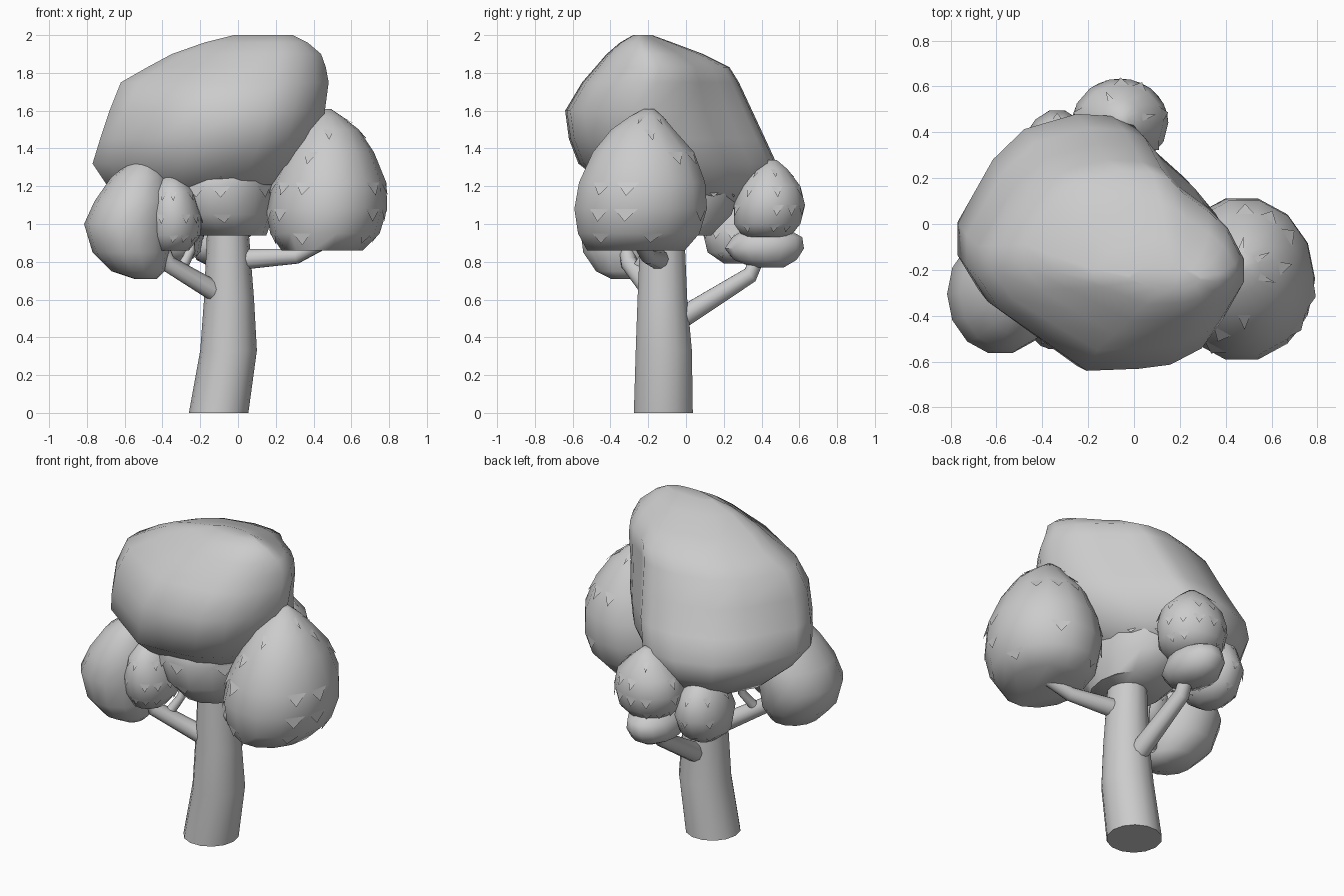
import bpy, bmesh, math, random
from mathutils import Vector

random.seed(4)
CIRCLE = [(0.5 + 0.5 * math.cos(i * math.tau / 14), 0.5 + 0.5 * math.sin(i * math.tau / 14)) for i in range(14)]


def finish(name, bm, angle=60):
    me = bpy.data.meshes.new(name)
    bm.to_mesh(me)
    bm.free()
    ob = bpy.data.objects.new(name, me)
    bpy.context.collection.objects.link(ob)
    bpy.ops.object.select_all(action='DESELECT')
    ob.select_set(True)
    bpy.context.view_layer.objects.active = ob
    bpy.ops.object.shade_smooth_by_angle(angle=math.radians(angle))
    return ob


def loft(name, levels, outline=CIRCLE, leaves=0.0):
    """Stack an outline, fitted per level to (z, x0, x1, y0, y1); leaves = flap size."""
    bm = bmesh.new()
    rings = []
    for z, x0, x1, y0, y1 in levels:
        rings.append([bm.verts.new((x0 + u * (x1 - x0), y0 + v * (y1 - y0), z)) for u, v in outline])
    n = len(outline)
    for a, b in zip(rings, rings[1:]):
        for i in range(n):
            j = (i + 1) % n
            bm.faces.new((a[i], a[j], b[j], b[i]))
    bm.faces.new(rings[0][::-1])
    bm.faces.new(rings[-1])
    if leaves:
        for ring, lower in zip(rings[1:-1], rings):
            c = sum((v.co for v in ring), Vector()) / n
            for i in range(n):
                if random.random() < 0.5:
                    continue
                p, q = ring[i].co, ring[(i + 1) % n].co
                mid = (p + q) / 2
                down = ((lower[i].co + lower[(i + 1) % n].co) / 2 - mid).normalized()
                out = (mid - c).normalized()
                tip = mid + down * leaves + out * leaves * 0.3
                bm.faces.new([bm.verts.new(k) for k in (p.lerp(q, 0.1), tip, p.lerp(q, 0.9))])
    return finish(name, bm)


def branch(name, pts):
    """Tapered limb through (x, y, z, radius) points."""
    bm = bmesh.new()
    rings = []
    for k, p in enumerate(pts):
        d = Vector(pts[min(k + 1, len(pts) - 1)][:3]) - Vector(pts[max(k - 1, 0)][:3])
        rot = d.to_track_quat('Z', 'Y')
        rings.append([bm.verts.new(Vector(p[:3]) + rot @ Vector((p[3] * math.cos(t), p[3] * math.sin(t), 0)))
                      for t in (i * math.tau / 10 for i in range(10))])
    for a, b in zip(rings, rings[1:]):
        for i in range(10):
            bm.faces.new((a[i], a[(i + 1) % 10], b[(i + 1) % 10], b[i]))
    bm.faces.new(rings[0][::-1])
    bm.faces.new(rings[-1])
    return finish(name, bm)


# Trunk with a bend near the base
loft("trunk", [(0, -.26, .055, -.28, .04), (.33, -.20, .10, -.27, .035),
               (.6, -.18, .085, -.26, .01), (1.05, -.16, .05, -.24, -.01)])

# Branches
branch("right_branch", [(-.03, -.13, .81, .06), (.31, -.2, .83, .042), (.44, -.24, .9, .04)])
branch("left_branch", [(-.1, -.17, .63, .055), (-.37, -.3, .79, .045), (-.42, -.33, .92, .04)])
branch("back_branch", [(-.05, -.06, .48, .06), (-.07, .34, .73, .045), (-.07, .39, .85, .04)])
branch("left_twig", [(-.3, -.26, .76, .03), (-.25, -.2, .86, .025), (-.25, -.18, .98, .02)])

# Large rounded-triangle canopy, its peak leaning to the right
top_view = [(-.77, -.02), (-.77, -.17), (-.67, -.33), (-.46, -.48), (-.25, -.63), (0, -.62), (.15, -.6), (.3, -.52),
            (.4, -.38), (.48, -.23), (.48, -.1), (.4, .08), (.3, .2), (.15, .33), (.07, .43), (-.03, .47),
            (-.2, .48), (-.45, .41), (-.6, .27)]
outline = [((x + .77) / 1.25, (y + .63) / 1.11) for x, y in top_view]
loft("main_canopy", [(1.08, -.55, .1, -.25, .35), (1.2, -.69, .25, -.42, .45), (1.32, -.77, .37, -.57, .48),
                     (1.45, -.73, .43, -.62, .42), (1.6, -.68, .46, -.64, .35), (1.75, -.62, .48, -.55, .28),
                     (1.83, -.48, .465, -.48, .23), (1.9, -.35, .44, -.42, .09),
                     (1.96, -.18, .37, -.35, -.07), (2.0, -.02, .29, -.28, -.18)], outline)

# Leafy clump under the canopy
loft("centre_clump", [(.94, -.25, .15, -.36, .14), (1.05, -.36, .19, -.45, .25), (1.2, -.4, .21, -.48, .3),
                      (1.3, -.36, .19, -.45, .29), (1.36, -.28, .12, -.35, .2)], leaves=.06)

# Right egg-shaped clump with flat underside
loft("right_clump", [(.86, .23, .66, -.53, 0), (.95, .17, .75, -.58, .08), (1.08, .15, .79, -.6, .12),
                     (1.22, .18, .785, -.575, .11), (1.38, .25, .72, -.5, .05), (1.5, .32, .64, -.4, -.06),
                     (1.57, .38, .55, -.3, -.12), (1.61, .43, .49, -.22, -.17)], leaves=.07)

# Left clumps: smooth outer one and leafy inner one
loft("left_clump", [(.71, -.55, -.43, -.4, -.25), (.75, -.67, -.39, -.48, -.17), (.85, -.77, -.36, -.55, -.08),
                    (1.0, -.815, -.35, -.57, -.04), (1.12, -.76, -.34, -.55, -.05), (1.25, -.67, -.37, -.48, -.1),
                    (1.32, -.58, -.41, -.4, -.17), (1.36, -.52, -.46, -.33, -.24)])
loft("inner_left_clump", [(.86, -.45, -.26, -.47, -.25), (.94, -.48, -.2, -.53, -.18), (1.05, -.49, -.19, -.55, -.15),
                          (1.17, -.46, -.23, -.52, -.18), (1.26, -.39, -.3, -.42, -.28)], leaves=.05)

# Back clumps: leafy upper one, smooth lower one and a leafy one to the left
loft("back_upper_clump", [(.93, -.17, .06, .3, .55), (1.0, -.25, .13, .25, .61), (1.1, -.27, .15, .25, .635),
                          (1.2, -.24, .13, .28, .61), (1.29, -.15, .04, .35, .54), (1.34, -.08, -.02, .42, .48)],
     leaves=.06)
loft("back_lower_clump", [(.77, -.14, -.02, .35, .52), (.81, -.22, .04, .25, .59), (.87, -.24, .06, .2, .63),
                          (.93, -.22, .05, .24, .62), (.98, -.16, 0, .32, .53)])
loft("back_left_clump", [(.79, -.4, -.27, .2, .36), (.85, -.47, -.2, .11, .45), (.97, -.49, -.18, .08, .5),
                         (1.1, -.45, -.22, .13, .46), (1.18, -.37, -.29, .25, .35)], leaves=.05)
